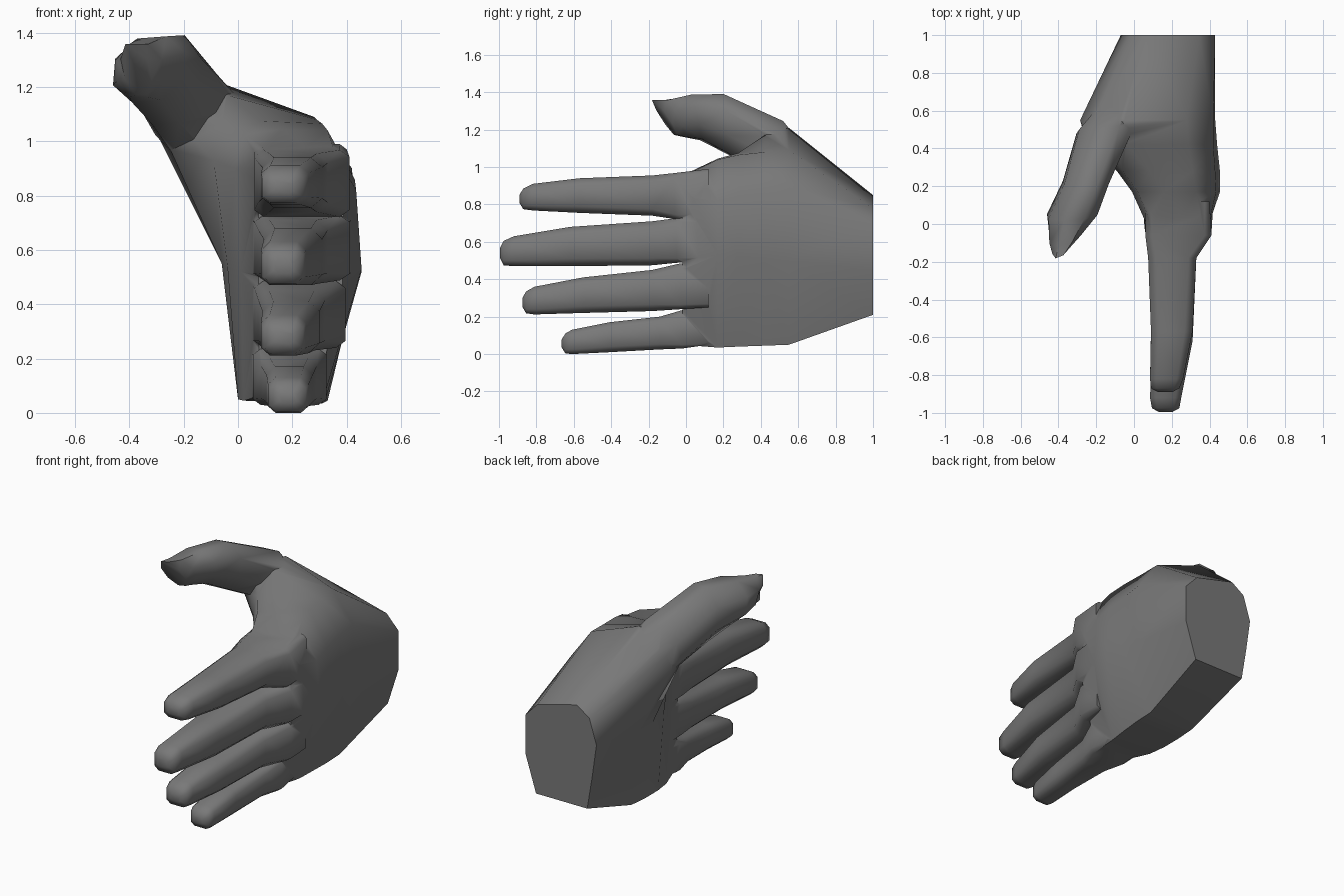
import bpy, bmesh, math
from mathutils import Vector

if "Cube" in bpy.data.objects:
    bpy.data.objects.remove(bpy.data.objects["Cube"])


def loft(name, rings):
    """Skin a closed, capped tube through rings of equal point count."""
    bm = bmesh.new()
    vs = [[bm.verts.new(p) for p in r] for r in rings]
    n = len(rings[0])
    for a, b in zip(vs, vs[1:]):
        for i in range(n):
            j = (i + 1) % n
            bm.faces.new((a[i], a[j], b[j], b[i]))
    bm.faces.new(vs[0])
    bm.faces.new(vs[-1])
    bmesh.ops.triangulate(bm, faces=[f for f in bm.faces if len(f.verts) == 4])
    bmesh.ops.recalc_face_normals(bm, faces=bm.faces)
    me = bpy.data.meshes.new(name)
    bm.to_mesh(me)
    bm.free()
    me.materials.append(skin)
    ob = bpy.data.objects.new(name, me)
    bpy.context.collection.objects.link(ob)
    return ob


def box_ring(y, x0, x1, z0, z1, k):
    """Rectangle with cut corners; k near 1 is square."""
    cx, cz, hx, hz = (x0 + x1) / 2, (z0 + z1) / 2, (x1 - x0) / 2, (z1 - z0) / 2
    pts = [(1, k), (k, 1), (-k, 1), (-1, k), (-1, -k), (-k, -1), (k, -1), (1, -k)]
    return [(cx + u * hx, y, cz + v * hz) for u, v in pts]


def finger(name, rows):
    """Squarish at the knuckle, rounder toward a blunt pointed tip."""
    rings = [box_ring(*r, k) for r, k in zip(rows, (.85, .8, .68, .62, .62, .62))]
    y, x0, x1, z0, z1 = rows[-1]
    dx, dz = (x1 - x0) * .25, (z1 - z0) * .3
    rings.append(box_ring(y - .02, x0 + dx, x1 - dx, z0 + dz, z1 - dz, .6))
    return loft(name, rings)


# Dark grey skin
skin = bpy.data.materials.new("dark_grey")
skin.diffuse_color = (.19, .19, .19, 1)
skin.use_nodes = True
skin.node_tree.nodes["Principled BSDF"].inputs["Base Color"].default_value = skin.diffuse_color

# Palm: cross-sections (x, z) from wrist to knuckles
palm_sections = {
    1.0: [(.345, .78), (.07, .85), (-.02, .79), (-.07, .63), (-.04, .42),
          (-.005, .21), (.355, .21), (.43, .445), (.43, .69)],
    0.55: [(.28, 1.09), (-.05, 1.21), (-.22, 1.13), (-.285, 1.0), (-.06, .55),
           (.0, .06), (.33, .05), (.43, .5), (.42, .9)],
    0.42: [(.29, 1.08), (-.04, 1.17), (-.18, 1.12), (-.25, .97), (-.06, .55),
           (.0, .05), (.33, .045), (.44, .5), (.42, .88)],
    0.28: [(.31, 1.065), (.08, 1.075), (-.06, 1.06), (-.09, .93), (-.04, .55),
           (.0, .05), (.32, .04), (.455, .52), (.43, .86)],
    0.17: [(.33, 1.04), (.16, 1.045), (.02, 1.025), (-.01, .9), (.01, .52),
           (.02, .045), (.31, .035), (.455, .53), (.435, .82)],
    -0.02: [(.36, .95), (.22, .955), (.10, .95), (.075, .9), (.075, .5),
            (.08, .06), (.28, .05), (.385, .45), (.39, .84)],
}
palm = loft("hand", [[(x, y, z) for x, z in s] for y, s in palm_sections.items()])

# Fingers: rings (y, x0, x1, z0, z1)
fingers = {
    "index_finger": [(.12, .06, .40, .73, .99), (-.06, .06, .41, .722, .968),
                     (-.18, .075, .33, .74, .955), (-.57, .09, .31, .755, .94),
                     (-.82, .085, .26, .768, .91), (-.87, .09, .24, .775, .885)],
    "middle_finger": [(.12, .05, .42, .50, .73), (-.05, .06, .41, .488, .727),
                      (-.18, .075, .33, .475, .71), (-.62, .095, .31, .47, .68),
                      (-.92, .085, .25, .47, .63), (-.975, .095, .24, .475, .605)],
    "ring_finger": [(.12, .05, .39, .25, .49), (-.03, .06, .395, .24, .485),
                    (-.18, .075, .32, .23, .45), (-.55, .09, .30, .22, .41),
                    (-.81, .085, .25, .212, .36), (-.855, .095, .24, .218, .335)],
    "little_finger": [(.12, .05, .31, .05, .23), (-.02, .055, .325, .03, .235),
                      (-.14, .085, .29, .025, .2), (-.41, .105, .275, .01, .17),
                      (-.61, .11, .26, .0, .13), (-.645, .12, .25, .004, .11)],
}
parts = [finger(n, rows) for n, rows in fingers.items()]

# Thumb: ring centre, half-width vector, half-height vector
thumb_rows = [
    ((-.08, .68, .98), (.06, .0, .01), (.0, .0, .06)),
    ((-.155, .49, 1.095), (.145, .0, .01), (.02, .03, .15)),
    ((-.255, .22, 1.225), (.12, .0, .01), (.01, -.02, .165)),
    ((-.327, .05, 1.265), (.132, .01, .01), (.01, -.03, .12)),
    ((-.365, -.06, 1.26), (.085, .02, .0), (.0, -.05, .10)),
    ((-.375, -.115, 1.265), (.05, .02, .0), (-.02, -.06, .095)),
]
thumb_rings = []
for c, u, v in thumb_rows:
    c, u, v = Vector(c), Vector(u), Vector(v)
    thumb_rings.append([c + u * math.cos(a) * 1.06 + v * math.sin(a) * 1.06
                        for a in (math.pi / 8 + i * math.pi / 4 for i in range(8))])
parts.append(loft("thumb", thumb_rings))

# Fuse everything into one skin
bpy.context.view_layer.objects.active = palm
palm.select_set(True)
for p in parts:
    m = palm.modifiers.new(p.name, 'BOOLEAN')
    m.operation, m.solver, m.object = 'UNION', 'EXACT', p
    bpy.ops.object.modifier_apply(modifier=m.name)
    bpy.data.objects.remove(p)
bpy.ops.object.shade_smooth_by_angle(angle=math.radians(65))

# Crisp flat cut at the wrist
me = palm.data
for f in me.polygons:
    if f.normal.y > .99 and f.center.y > .99:
        f.use_smooth = False
